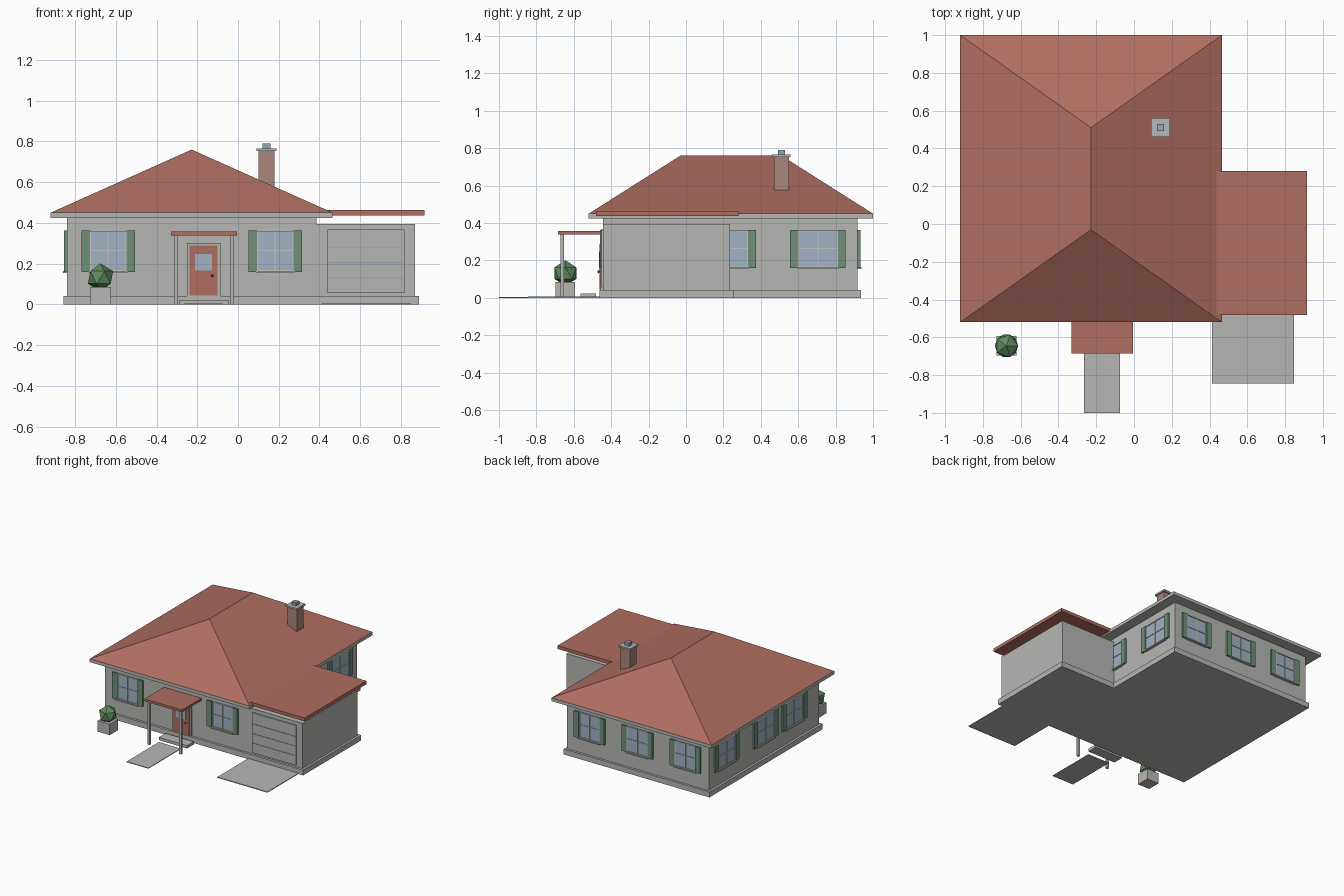
import bpy, bmesh
from math import radians
from mathutils import Matrix

if "Cube" in bpy.data.objects:
    bpy.data.objects.remove(bpy.data.objects["Cube"])


def mat(name, r, g, b):
    m = bpy.data.materials.new(name)
    m.diffuse_color = (r, g, b, 1)
    m.use_nodes = True
    m.node_tree.nodes["Principled BSDF"].inputs["Base Color"].default_value = m.diffuse_color
    return m


WALL = mat("grey_plaster", .47, .47, .455)
TRIM = mat("light_trim", .56, .55, .53)
TILE = mat("red_tile", .43, .155, .118)
BRICK = mat("chimney_brick", .41, .24, .20)
GLASS = mat("blue_glass", .36, .45, .55)
SHUTTER = mat("green_shutter", .16, .28, .19)
LEAF = mat("leaf_green", .12, .26, .12)
METAL = mat("blue_grey_metal", .30, .37, .45)
KNOB = mat("dark_metal", .13, .11, .10)


def finish(name, bm, material, matrix=None):
    bmesh.ops.recalc_face_normals(bm, faces=bm.faces)
    me = bpy.data.meshes.new(name)
    bm.to_mesh(me)
    bm.free()
    me.materials.append(material)
    ob = bpy.data.objects.new(name, me)
    if matrix:
        ob.matrix_world = matrix
    bpy.context.collection.objects.link(ob)
    return ob


def boxes(name, material, spans, matrix=None):
    """One object from boxes given as (x0, x1, y0, y1, z0, z1)."""
    bm = bmesh.new()
    for x0, x1, y0, y1, z0, z1 in spans:
        m = Matrix.Translation(((x0 + x1) / 2, (y0 + y1) / 2, (z0 + z1) / 2))
        bmesh.ops.create_cube(bm, size=1, matrix=m @ Matrix.Diagonal((x1 - x0, y1 - y0, z1 - z0, 1)))
    return finish(name, bm, material, matrix)


def box(name, material, *span):
    return boxes(name, material, [span])


# house and garage extents
X0, X1, Y0, Y1 = -.84, .385, -.445, .918
GX, GY = .87, .235
CX = (X0 + X1) / 2

# plinth: one L-shaped slab
bm = bmesh.new()
p = .018
outline = [(X0 - p, Y0 - p), (GX + p, Y0 - p), (GX + p, GY + p),
           (X1 + p, GY + p), (X1 + p, Y1 + p), (X0 - p, Y1 + p)]
face = bm.faces.new([bm.verts.new((x, y, 0)) for x, y in outline])
up = bmesh.ops.extrude_face_region(bm, geom=[face])["geom"]
bmesh.ops.translate(bm, vec=(0, 0, .042), verts=[v for v in up if isinstance(v, bmesh.types.BMVert)])
if not face.is_valid or len(bm.faces) < 8:
    bm.faces.new(sorted((v for v in bm.verts if v.co.z == 0), key=lambda v: v.index))
finish("plinth", bm, WALL)

# walls
box("house_walls", WALL, X0, X1, Y0, Y1, .042, .426)
box("garage_walls", WALL, X1, GX, Y0, GY, .042, .395)

# main hip roof on its eave slab
RX0, RX1, RY0, RY1 = -.92, .465, -.52, 1.0
box("eave", WALL, RX0, RX1, RY0, RY1, .425, .45)
bm = bmesh.new()
a, b, c, d = [bm.verts.new((x, y, .45)) for x, y in
              ((RX0, RY0), (RX1, RY0), (RX1, RY1), (RX0, RY1))]
r0, r1 = bm.verts.new((CX, -.03, .76)), bm.verts.new((CX, .51, .76))
for f in ((a, b, r0), (b, c, r1, r0), (c, d, r1), (d, a, r0, r1)):
    bm.faces.new(f)
finish("hip_roof", bm, TILE)

# flat garage roof
box("garage_roof", TILE, .395, .915, -.482, .28, .437, .463)

# chimney
box("chimney", BRICK, .10, .18, .47, .55, .55, .752)
box("chimney_cap", WALL, .09, .19, .46, .56, .752, .765)
box("chimney_pot", METAL, .121, .159, .492, .53, .765, .79)


def window(x, y, angle, half):
    """Shuttered window; local -y points out of the wall."""
    m = Matrix.Translation((x, y, 0)) @ Matrix.Rotation(radians(angle), 4, 'Z')
    z0, z1, t = .163, .361, .005
    boxes("window_glass", GLASS, [(-half, half, -.006, .005, z0, z1)], m)
    boxes("window_frame", TRIM,
          [(-half, -half + t, -.011, .004, z0, z1), (half - t, half, -.011, .004, z0, z1),
           (-half, half, -.0105, .004, z1 - t, z1), (-half, half, -.0105, .004, z0, z0 + t),
           (-t / 2, t / 2, -.011, .004, z0, z1), (-half, half, -.0105, .004, .261, .266)], m)
    boxes("window_sill", TRIM, [(-half - .005, half + .005, -.02, .004, .155, z0)], m)
    boxes("window_shutters", SHUTTER,
          [(s * (half + .021) - .021, s * (half + .021) + .021, -.014, .004, .16, .363)
           for s in (-1, 1)], m)


for wx in (CX - .41, CX + .41):
    window(wx, Y0, 0, .09)
for wx in (CX - .415, CX, CX + .415):
    window(wx, Y1, 180, .09)
for wy in (.705, .225):
    window(X1, wy, 90, .107)
for wy in (.705, .225, -.13):
    window(X0, wy, -90, .107)

# front door
DX = -.169
box("door_frame", WALL, DX - .082, DX + .082, Y0 - .012, Y0 + .01, .042, .302)
box("door", TILE, DX - .069, DX + .069, Y0 - .017, Y0, .043, .288)
box("door_glass", GLASS, DX - .042, DX + .042, Y0 - .021, Y0, .165, .248)
bm = bmesh.new()
bmesh.ops.create_icosphere(bm, subdivisions=2, radius=.007,
                           matrix=Matrix.Translation((DX + .042, Y0 - .022, .14)))
finish("door_knob", bm, KNOB)

# porch
box("porch_roof", TILE, -.33, -.005, -.685, Y0 + .01, .339, .358)
boxes("porch_posts", WALL, [(x - .009, x + .009, -.67, -.652, 0, .34) for x in (-.304, -.031)])
box("porch_step", WALL, -.29, -.045, -.565, -.482, 0, .022)

# garage door with dark grooves
box("garage_door", WALL, .44, .817, Y0 - .008, Y0 + .01, .055, .367)
boxes("garage_door_grooves", METAL,
      [(.445, .812, Y0 - .011, Y0, z - .002, z + .002) for z in (.13, .205, .28)])

# paving
box("front_path", WALL, -.265, -.075, -1.0, -.6, 0, .005)
box("driveway", WALL, .412, .847, -.845, Y0 - p, 0, .006)

# potted shrub
box("planter", WALL, -.727, -.623, -.697, -.593, 0, .085)
bm = bmesh.new()
bmesh.ops.create_icosphere(bm, subdivisions=1, radius=.069,
                           matrix=Matrix.Translation((-.675, -.645, .132)))
finish("shrub", bm, LEAF)
